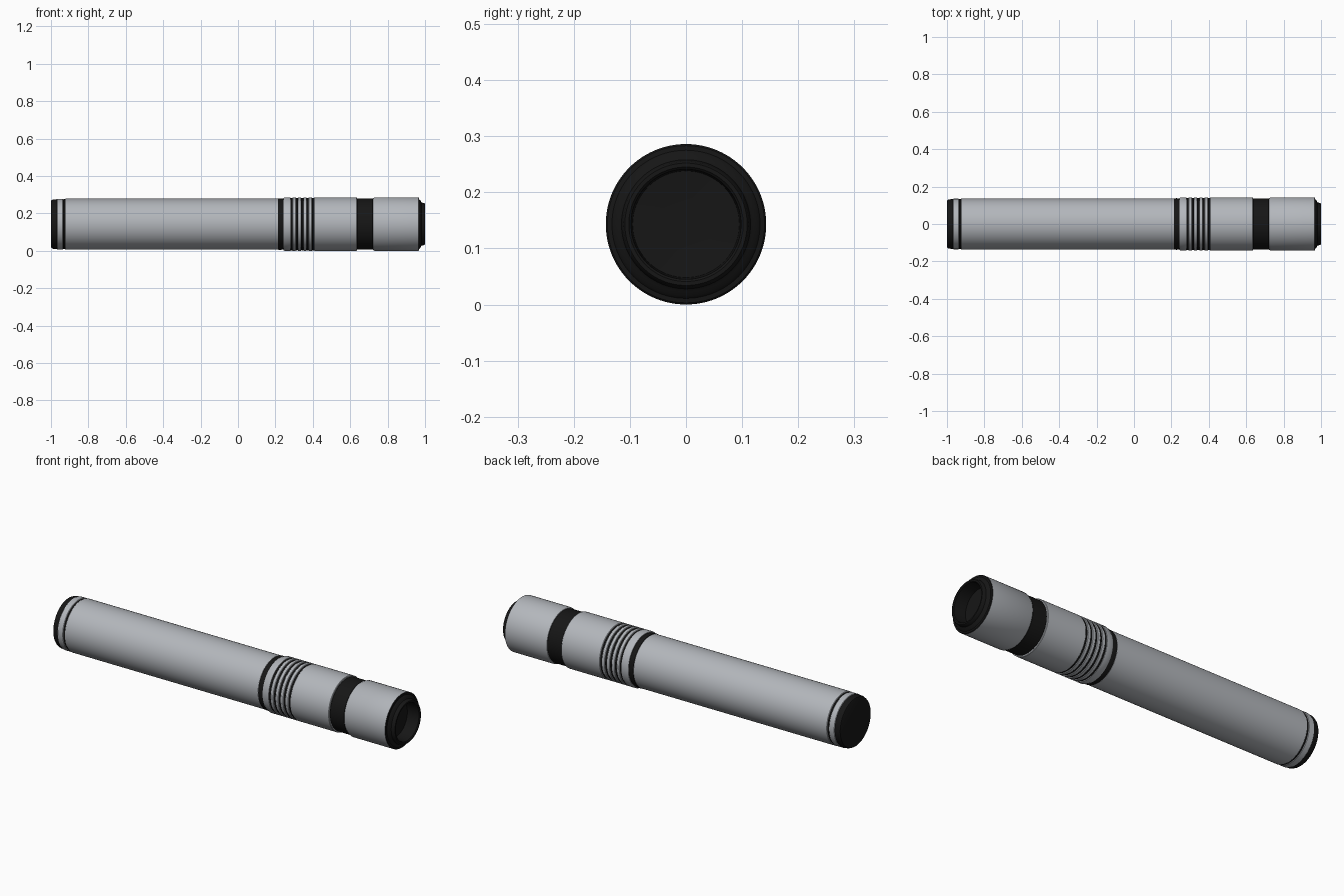
import bpy, math

if "Cube" in bpy.data.objects:
    bpy.data.objects.remove(bpy.data.objects["Cube"])

R = 0.143      # largest radius, also the height of the axis
SEG = 96

black = bpy.data.materials.new("black_rubber")
black.diffuse_color = (0.008, 0.008, 0.008, 1)
black.use_nodes = True
black.node_tree.nodes["Principled BSDF"].inputs["Base Color"].default_value = black.diffuse_color
grey = bpy.data.materials.new("grey_metal")
grey.diffuse_color = (0.45, 0.47, 0.5, 1)
grey.use_nodes = True
grey.node_tree.nodes["Principled BSDF"].inputs["Base Color"].default_value = grey.diffuse_color


def lathe(name, profile, mat):
    """Revolve (x, radius) points around the long axis; radius 0 makes a pole."""
    verts, rings, faces = [], [], []
    for x, r in profile:
        n = SEG if r > 0 else 1
        rings.append([len(verts) + i for i in range(n)])
        for i in range(n):
            a = 2 * math.pi * i / SEG
            verts.append((x, r * math.cos(a), R + r * math.sin(a)))
    for a, b in zip(rings, rings[1:]):
        for i in range(SEG):
            j = (i + 1) % SEG
            if len(a) == 1:
                faces.append((a[0], b[j], b[i]))
            elif len(b) == 1:
                faces.append((a[i], a[j], b[0]))
            else:
                faces.append((a[i], a[j], b[j], b[i]))
    me = bpy.data.meshes.new(name)
    me.from_pydata(verts, [], faces)
    me.materials.append(mat)
    ob = bpy.data.objects.new(name, me)
    bpy.context.collection.objects.link(ob)
    bpy.ops.object.select_all(action='DESELECT')
    ob.select_set(True)
    bpy.context.view_layer.objects.active = ob
    bpy.ops.object.shade_smooth_by_angle(angle=math.radians(30))
    return ob


def band(name, x0, x1, r, mat, c=0.002):
    """Closed cylinder with a small chamfer c on both rims."""
    return lathe(name, [(x0, 0), (x0, r - c), (x0 + c, r), (x1 - c, r),
                        (x1, r - c), (x1, 0)], mat)


# Tail cap, tail ring and seal
lathe("tail_cap", [(-1, 0), (-1, 0.122), (-0.997, 0.128), (-0.988, 0.132),
                   (-0.968, 0.133), (-0.968, 0)], black)
band("tail_ring", -0.968, -0.935, 0.135, grey)
band("tail_seal", -0.935, -0.925, 0.133, black, 0.001)

# Long handle tube
band("handle_tube", -0.925, 0.215, 0.136, grey)

# Black collar behind the head
lathe("collar", [(0.215, 0), (0.215, 0.137), (0.228, 0.138), (0.242, 0.136),
                 (0.242, 0)], black)

# Ribbed grip: grey bands separated by black rings
first, pitch, width, count = 0.28, 0.029, 0.011, 5
lathe("head_shoulder", [(0.242, 0), (0.242, 0.139), (0.25, R), (first, R),
                        (first, 0)], grey)
for i in range(count):
    x = first + i * pitch
    band(f"grip_ring_{i + 1}", x, x + width, R - 0.003, black, 0.001)
    if i < count - 1:
        band(f"grip_rib_{i + 1}", x + width, x + pitch, R, grey)

# Main head section, black neck band and front head
head_start = first + (count - 1) * pitch + width
band("head_tube", head_start, 0.635, R, grey)
band("neck_band", 0.635, 0.722, 0.137, black, 0.003)
lathe("front_head", [(0.722, 0), (0.722, 0.138), (0.732, R), (0.965, R),
                     (0.965, 0.12)], grey)

# Stepped black bezel with a recessed lens
lathe("bezel", [(0.965, R), (0.968, 0.14), (0.969, 0.132), (0.975, 0.127),
                (0.978, 0.12), (0.982, 0.115), (0.996, 0.112), (1, 0.109),
                (1, 0.102), (0.996, 0.098), (0.93, 0.095)], black)
lathe("lens", [(0.93, 0.096), (0.927, 0.05), (0.925, 0)], black)
